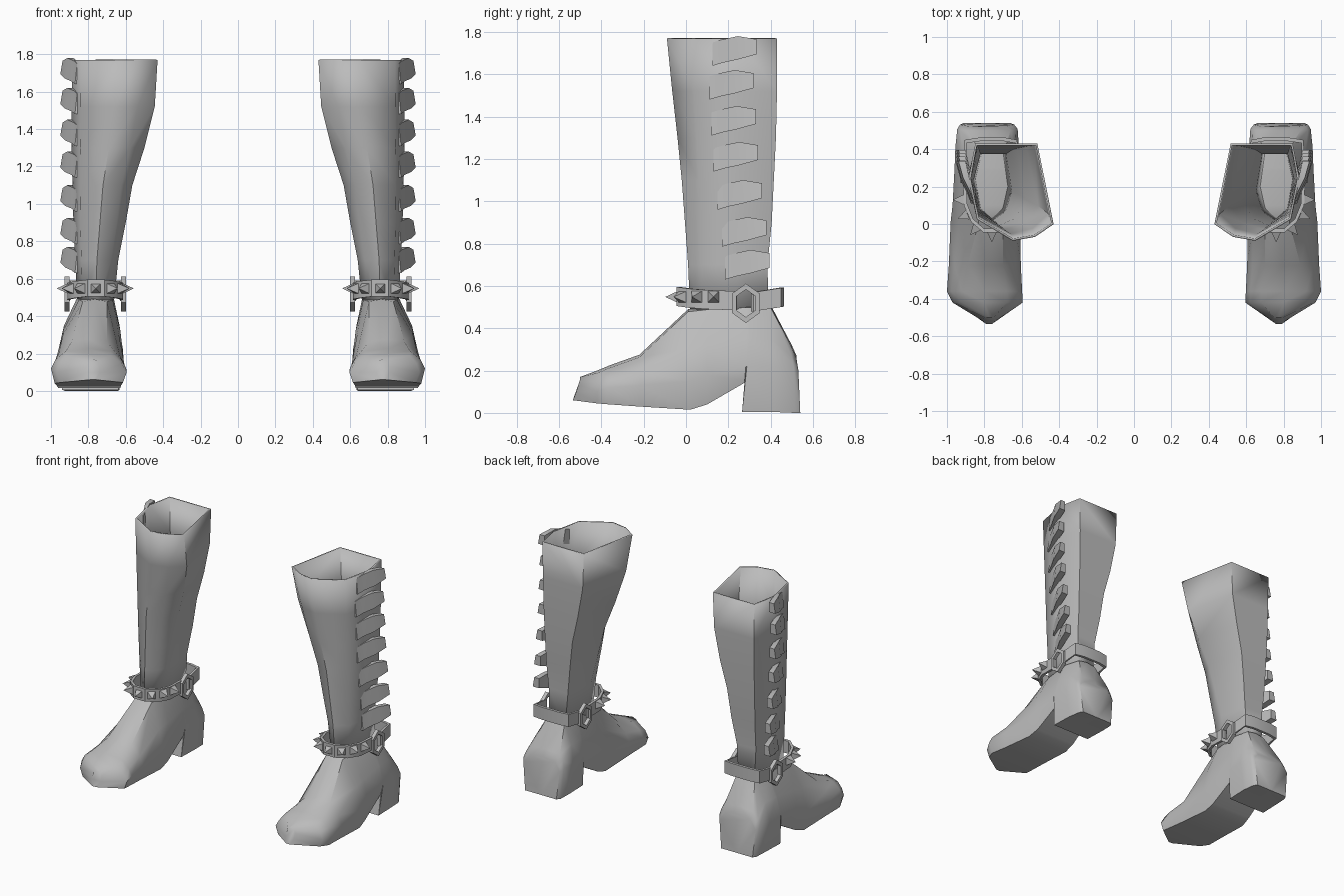
import bpy, bmesh, math
from mathutils import Vector

if "Cube" in bpy.data.objects:
    bpy.data.objects.remove(bpy.data.objects["Cube"])

leather = bpy.data.materials.new("grey_leather")
leather.diffuse_color = (0.5, 0.5, 0.5, 1)
leather.use_nodes = True
leather.node_tree.nodes["Principled BSDF"].inputs["Base Color"].default_value = leather.diffuse_color


def finish(name, bm, angle=40, thickness=0):
    """Turn a bmesh into a mirrored, shaded object."""
    bmesh.ops.recalc_face_normals(bm, faces=bm.faces)
    me = bpy.data.meshes.new(name)
    bm.to_mesh(me)
    bm.free()
    me.materials.append(leather)
    ob = bpy.data.objects.new(name, me)
    bpy.context.collection.objects.link(ob)
    bpy.ops.object.select_all(action='DESELECT')
    ob.select_set(True)
    bpy.context.view_layer.objects.active = ob
    bpy.ops.object.shade_smooth_by_angle(angle=math.radians(angle))
    if thickness:
        s = ob.modifiers.new("thickness", 'SOLIDIFY')
        s.thickness, s.offset = thickness, -1
    ob.modifiers.new("pair", 'MIRROR')
    return ob


def loft(bm, rings, caps=True, loop=False):
    """Skin a list of equally sized closed rings."""
    vs = [[bm.verts.new(p) for p in r] for r in rings]
    n = len(vs[0])
    for i in range(len(vs) if loop else len(vs) - 1):
        a, b = vs[i], vs[(i + 1) % len(vs)]
        for j in range(n):
            k = (j + 1) % n
            bm.faces.new((a[j], a[k], b[k], b[j]))
    if caps and not loop:
        bm.faces.new(vs[0][::-1])
        bm.faces.new(vs[-1])


# shaft: outline blends from the wide top to the slim ankle
top = [(.92, 1), (.19, 1), (0, .17), (.22, .04), (.48, 0), (.9, .22), (1, .64)]
low = [(.8, 1), (.15, 1), (0, .5), (.15, .15), (.5, 0), (.85, .15), (1, .6)]
levels = [  # z, x min, x max, y min, y max
    (1.77, .43, .885, -.09, .43), (1.52, .445, .89, -.065, .43),
    (1.30, .50, .89, -.04, .425), (1.10, .565, .885, -.02, .415),
    (.90, .60, .88, -.005, .405), (.70, .64, .87, .01, .385),
    (.46, .665, .86, .02, .39)]
rings = []
for z, x0, x1, y0, y1 in levels:
    t = (1.77 - z) / 1.31
    rings.append([(x0 + (x1 - x0) * (a[0] * (1 - t) + b[0] * t),
                   y0 + (y1 - y0) * (a[1] * (1 - t) + b[1] * t), z)
                  for a, b in zip(top, low)])
bm = bmesh.new()
loft(bm, rings, caps=False)
finish("boot_shaft", bm, 50, .013)

# foot with heel: cross-sections from the toe to the back of the heel
stations = [  # y bottom, y top, x min, x max, z bottom, z widest, z top, top x min, top x max
    (-.535, -.50, .74, .81, .06, .10, .17, .75, .80),
    (-.42, -.42, .595, .97, .045, .10, .20, .68, .92),
    (-.36, -.36, .598, 1.0, .04, .12, .225, .68, .92),
    (-.22, -.22, .605, .99, .03, .13, .275, .70, .89),
    (.02, .01, .61, .98, .015, .15, .49, .70, .83),
    (.10, .10, .612, .97, .04, .18, .50, .67, .85),
    (.29, .285, .62, .96, .15, .22, .51, .665, .86),
    (.265, .30, .62, .96, .004, .22, .51, .665, .86),
    (.42, .40, .615, .955, .004, .22, .51, .69, .83),
    (.515, .50, .622, .945, .0, .22, .32, .66, .89),
    (.54, .522, .64, .93, .0, .20, .27, .68, .88)]
rings = []
for yb, yt, x0, x1, zb, zm, zt, t0, t1 in stations:
    ym, cx = (yb + yt) / 2, (x0 + x1) / 2
    zs = zm + (zt - zm) * .45          # shoulder
    s0, s1 = x0 + (t0 - x0) * .3, x1 + (t1 - x1) * .3
    rings.append([(cx, yb, zb), (x0 + .02, yb, zb), (x0, ym, zm), (s0, yt, zs),
                  (t0, yt, zt - .012), ((t0 + t1) / 2, yt, zt),
                  (t1, yt, zt - .012), (s1, yt, zs), (x1, ym, zm), (x1 - .02, yb, zb)])
bm = bmesh.new()
loft(bm, rings)
finish("boot_foot", bm, 45)

# side straps: slabs that curve away from the shaft toward the back
bm = bmesh.new()
straps = [(.125, 1.64), (.11, 1.48), (.12, 1.31), (.13, 1.14),
          (.15, .96), (.17, .785), (.185, .63)]
for y, z in straps:
    section = [(0, .845, .872, 0, .11), (.05, .86, .89, .015, .125),
               (.12, .88, .925, .03, .14), (.21, .90, .95, .055, .125)]
    loft(bm, [[(xi, y + d, z + a), (xo, y + d, z + a),
               (xo - .012, y + d, z + b), (xi, y + d, z + b)]
              for d, xi, xo, a, b in section])
finish("side_straps", bm, 35)


# ankle bands
def band(bm, path, h=.09, t=.02):
    c = Vector((.76, .2))
    rings = []
    for x, y, z in path:
        o = (Vector((x, y)) - c).normalized() * t
        rings.append([(x, y, z), (x - o.x, y - o.y, z),
                      (x - o.x, y - o.y, z + h), (x, y, z + h)])
    loft(bm, rings)


bm = bmesh.new()
front = [(.615, .24, .485), (.615, .10, .49), (.65, .01, .497), (.715, -.045, .505),
         (.805, -.045, .505), (.87, .01, .497), (.91, .10, .49), (.915, .24, .485)]
back = [(.615, .32, .48), (.625, .45, .50), (.69, .462, .502), (.83, .462, .502),
        (.905, .45, .50), (.915, .32, .48)]
band(bm, front)
band(bm, back)
finish("ankle_band", bm, 35)

# spikes: four-sided pyramids on the front of the band
bm = bmesh.new()
for x, y, dx, dy in [(.76, -.04, 0, -1), (.682, -.015, -.65, -.76), (.838, -.015, .65, -.76),
                     (.634, .05, -.93, -.37), (.889, .05, .93, -.37),
                     (.615, .13, -1, 0), (.911, .13, 1, 0)]:
    d = Vector((dx, dy, 0)).normalized()
    s = Vector((-d.y, d.x, 0)) * .027
    p = Vector((x, y, .548))
    up = Vector((0, 0, .027))
    base = [bm.verts.new(p + q) for q in (s - up, s + up, -s + up, -s - up)]
    tip = bm.verts.new(p + d * .058)
    bm.faces.new(base)
    for i in range(4):
        bm.faces.new((base[i], base[(i + 1) % 4], tip))
finish("band_spikes", bm, 20)

# hexagonal rings joining the bands on both sides
bm = bmesh.new()
for x in (.612, .915):
    def hexagon(dx, k):
        return [(x + dx, .283 + .075 * k * math.sin(i * math.pi / 3),
                 .518 + .093 * k * math.cos(i * math.pi / 3)) for i in range(6)]
    loft(bm, [hexagon(-.013, 1), hexagon(.013, 1), hexagon(.013, .7), hexagon(-.013, .7)], loop=True)
finish("hex_rings", bm, 30)
